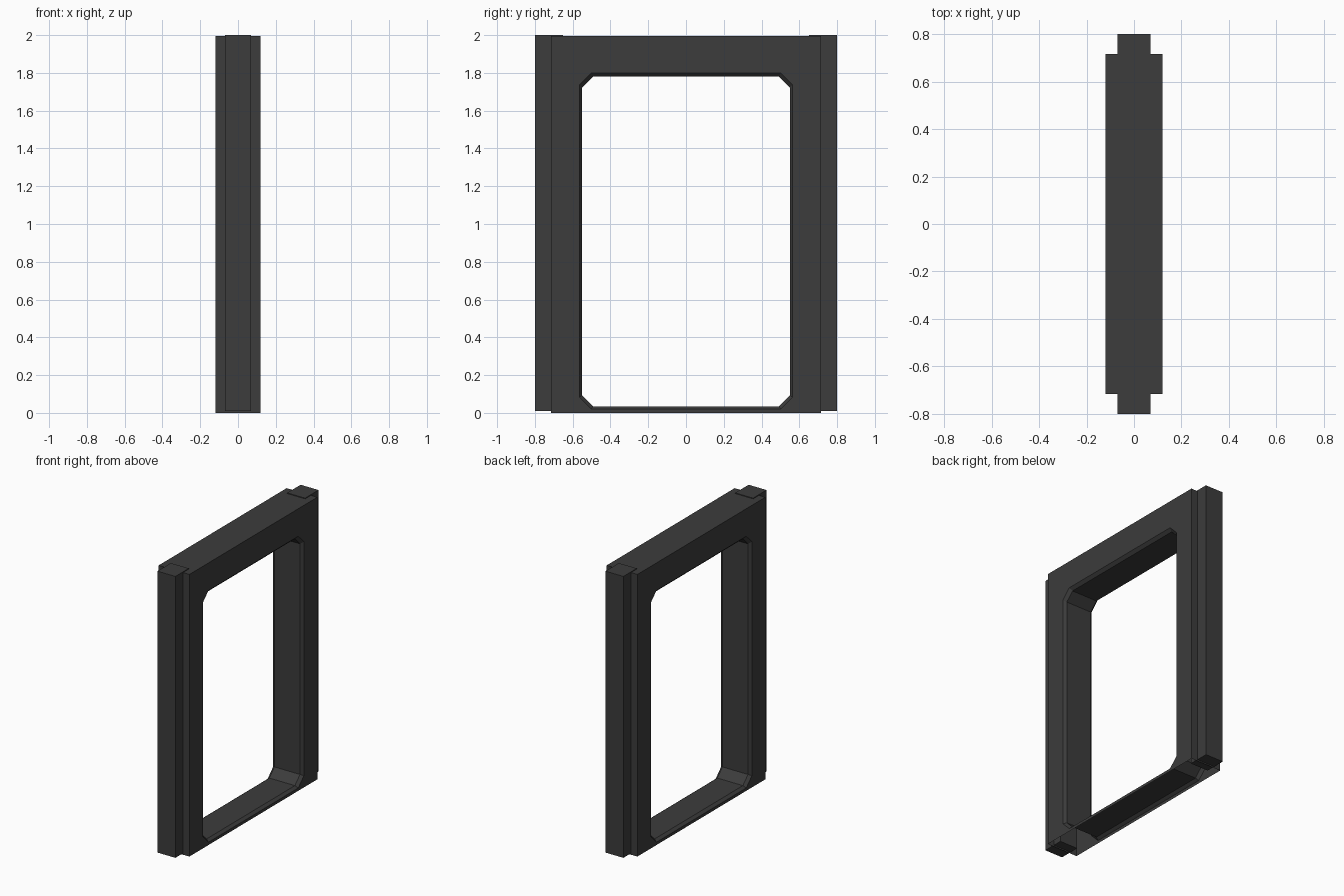
import bpy
import bmesh

cube = bpy.data.objects.get("Cube")
if cube:
    bpy.data.objects.remove(cube, do_unlink=True)

# Single dark grey finish
grey = bpy.data.materials.new("dark grey")
grey.use_nodes = True
colour = (0.045, 0.045, 0.045, 1)
grey.diffuse_color = colour
grey.node_tree.nodes["Principled BSDF"].inputs["Base Color"].default_value = colour


def make_object(name, bm):
    bmesh.ops.recalc_face_normals(bm, faces=bm.faces)
    mesh = bpy.data.meshes.new(name)
    bm.to_mesh(mesh)
    bm.free()
    mesh.materials.append(grey)
    obj = bpy.data.objects.new(name, mesh)
    bpy.context.collection.objects.link(obj)
    return obj


def box(name, lo, hi):
    bm = bmesh.new()
    bmesh.ops.create_cube(bm, size=1)
    for v in bm.verts:
        v.co = [(a + b) / 2 + c * (b - a) for a, b, c in zip(lo, hi, v.co)]
    return make_object(name, bm)


def opening(half, low, high, cut):
    """Rectangle with clipped corners, as (y, z) pairs."""
    inner = half - cut
    return [(-half, low + cut), (-inner, low), (inner, low), (half, low + cut),
            (half, high - cut), (inner, high), (-inner, high), (-half, high - cut)]


# Door frame shell: open underneath, with a bevelled lip round the opening
HALF_X, HALF_Y, TOP, LIP = 0.12, 0.715, 1.995, 0.02
rim = [(-HALF_Y, 0), (HALF_Y, 0), (HALF_Y, TOP), (-HALF_Y, TOP)]
lip = opening(0.565, 0.02, 1.8, 0.063)
reveal = opening(0.55, 0.035, 1.78, 0.057)

bm = bmesh.new()


def ring(points, x):
    return [bm.verts.new((x, y, z)) for y, z in points]


def bridge(a, b, skip=()):
    n = len(a)
    for i in range(n):
        if i not in skip:
            j = (i + 1) % n
            bm.faces.new((a[i], a[j], b[j], b[i]))


rims, reveals = [], []
for side in (-1, 1):
    r = ring(rim, side * HALF_X)
    o = ring(lip, side * HALF_X)
    i = ring(reveal, side * (HALF_X - LIP))
    # Flat face between the rim and the lip
    for k in range(4):
        bm.faces.new((r[k], o[2 * k], o[2 * k + 1]))
        bm.faces.new((r[k], o[2 * k + 1], o[(2 * k + 2) % 8], r[(k + 1) % 4]))
    bridge(o, i)
    rims.append(r)
    reveals.append(i)
bridge(*rims, skip=(0,))
bridge(*reveals)
make_object("door_frame", bm)

# Narrow posts at both ends
box("front_post", (-0.07, -0.8, 0.01), (0.07, -0.65, 2))
box("back_post", (-0.07, 0.65, 0.01), (0.07, 0.8, 2))
